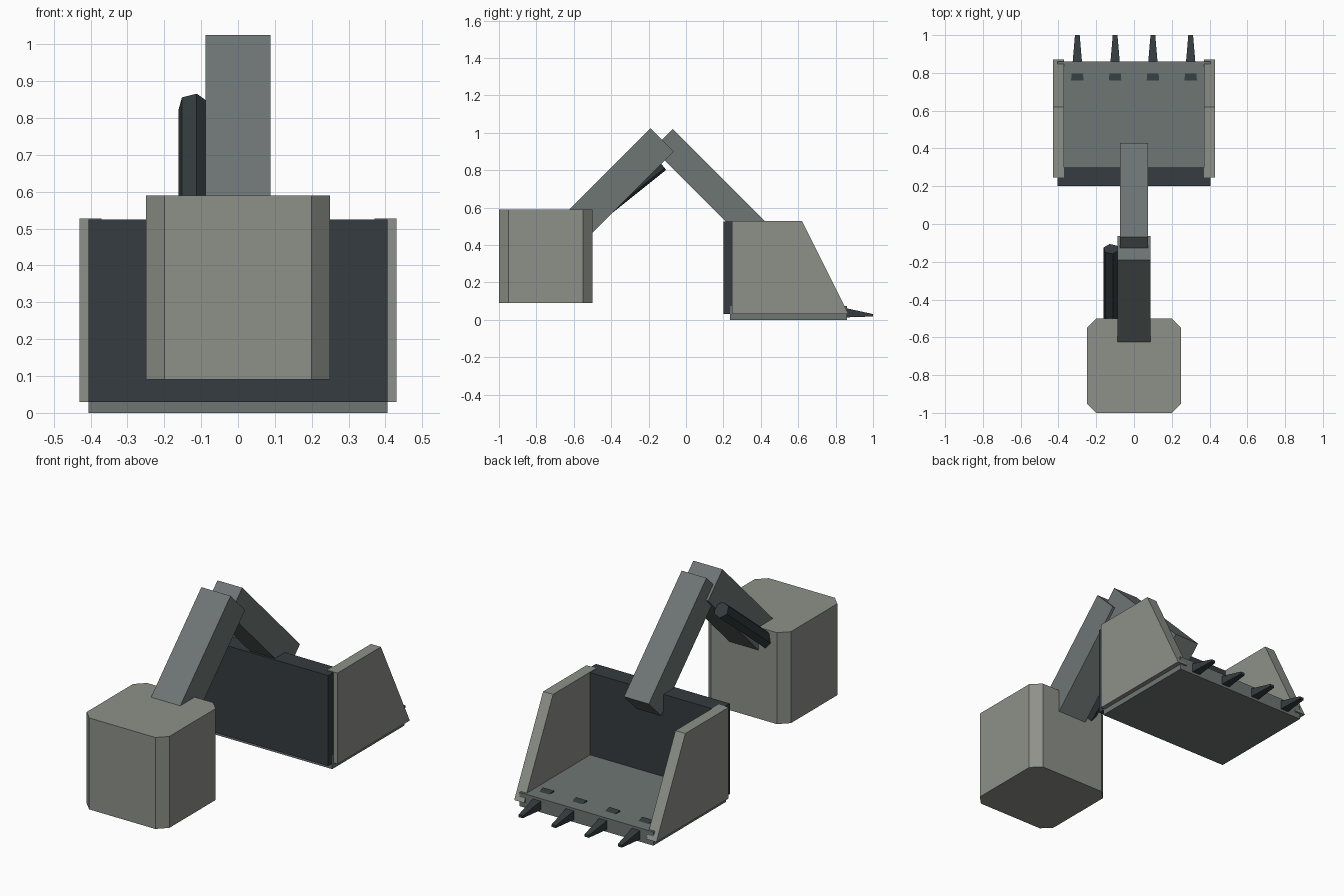
import bpy, bmesh, math
from mathutils import Vector

if "Cube" in bpy.data.objects:
    bpy.data.objects.remove(bpy.data.objects["Cube"])


def material(name, rgb):
    m = bpy.data.materials.new(name)
    m.diffuse_color = (*rgb, 1)
    m.use_nodes = True
    m.node_tree.nodes["Principled BSDF"].inputs["Base Color"].default_value = m.diffuse_color
    return m


LIGHT = material("light_grey", (0.27, 0.28, 0.25))
MID = material("mid_grey", (0.155, 0.18, 0.175))
DARK = material("dark_grey", (0.035, 0.045, 0.05))


def finish(name, bm, mat):
    bmesh.ops.recalc_face_normals(bm, faces=bm.faces)
    me = bpy.data.meshes.new(name)
    bm.to_mesh(me)
    bm.free()
    me.materials.append(mat)
    ob = bpy.data.objects.new(name, me)
    bpy.context.collection.objects.link(ob)
    return ob


def extrude(name, pts, vec, mat):
    """Solid from a planar outline pushed along vec."""
    bm = bmesh.new()
    f = bm.faces.new([bm.verts.new(p) for p in pts])
    r = bmesh.ops.extrude_face_region(bm, geom=[f])
    bmesh.ops.translate(bm, vec=vec, verts=[v for v in r["geom"] if isinstance(v, bmesh.types.BMVert)])
    return finish(name, bm, mat)


def side_profile(name, yz, x0, x1, mat):
    return extrude(name, [(x0, y, z) for y, z in yz], (x1 - x0, 0, 0), mat)


def box(name, x, y, z, mat):
    return side_profile(name, [(y[0], z[0]), (y[1], z[0]), (y[1], z[1]), (y[0], z[1])], *x, mat)


def beam(name, top, along, across, length, width, mat):
    """Square beam in the side plane, starting from its top corner."""
    p = Vector(top)
    a = Vector(along).normalized() * length
    c = Vector(across).normalized() * width
    side_profile(name, [p, p + c, p + c + a, p + a], -width / 2, width / 2, mat)


# Base block with chamfered upright corners
h, c = 0.25, 0.20
outline = [(-c, -h), (c, -h), (h, -c), (h, c), (c, h), (-c, h), (-h, c), (-h, -c)]
extrude("base_block", [(x, y - 0.75, 0.09) for x, y in outline], (0, 0, 0.5), LIGHT)

# Two crossing arm beams
beam("lower_arm", (-0.19, 1.025), (-1, -1), (1, -1), 0.8, 0.177, MID)
beam("upper_arm", (-0.07, 1.02), (1, -1), (-1, -1), 0.705, 0.15, MID)

# Six-sided piston beside the lower arm
tip = Vector((-0.121, -0.132, 0.834))
axis = Vector((0, 0.78, 0.625)).normalized()
up = Vector((1, 0, 0)).cross(axis)
ring = []
for i in range(6):
    t = math.radians(78 + 60 * i)
    ring.append(tip + 0.042 * (Vector((math.cos(t), 0, 0)) + up * math.sin(t)))
extrude("piston", ring, -axis * 0.52, DARK)

# Bucket
box("bucket_floor", (-0.405, 0.405), (0.235, 0.86), (0, 0.075), MID)
box("bucket_back", (-0.405, 0.405), (0.20, 0.30), (0.03, 0.525), DARK)
for name, s in (("left", -1), ("right", 1)):
    side_profile("bucket_side_" + name, [(0.245, 0.03), (0.87, 0.03), (0.62, 0.528), (0.245, 0.528)],
                 s * 0.37, s * 0.43, LIGHT)

# Tapered teeth
for i, x in enumerate((-0.3, -0.1, 0.1, 0.3)):
    tooth = side_profile(f"tooth_{i + 1}", [(0.76, 0.01), (1.0, 0.018), (1.0, 0.031), (0.76, 0.083)],
                         -0.033, 0.033, DARK)
    for v in tooth.data.vertices:
        if v.co.y > 0.9:
            v.co.x *= 0.38
    tooth.location.x = x
